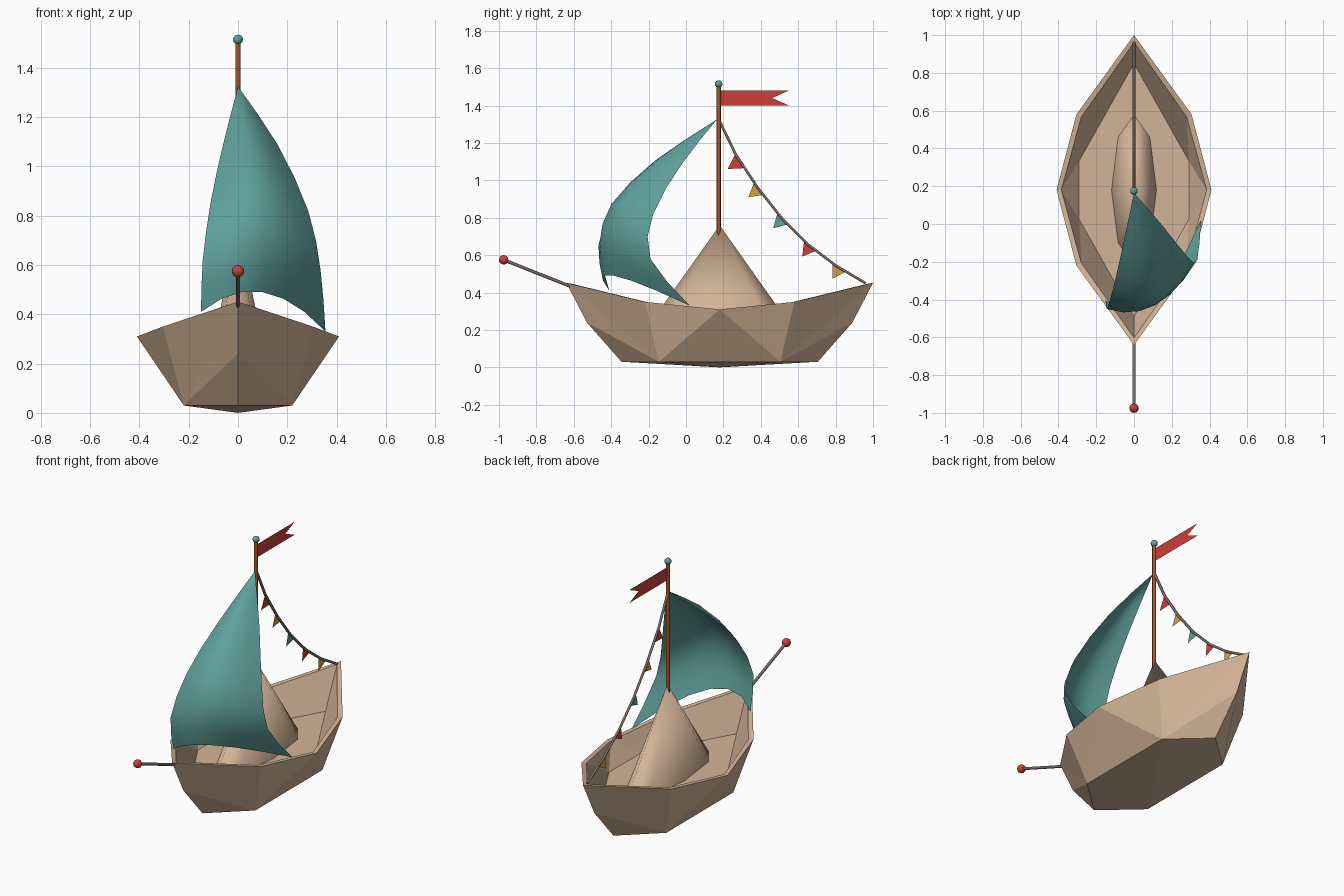
import bpy, bmesh, math
from mathutils import Vector

if "Cube" in bpy.data.objects:
    bpy.data.objects.remove(bpy.data.objects["Cube"])

YC = 0.18  # lengthwise centre of the hull


def mat(name, rgb):
    m = bpy.data.materials.new(name)
    m.diffuse_color = (*rgb, 1)
    m.use_nodes = True
    m.node_tree.nodes["Principled BSDF"].inputs["Base Color"].default_value = m.diffuse_color
    return m


TAN = mat("tan", (0.65, 0.46, 0.31))
TEAL = mat("teal", (0.115, 0.35, 0.33))
RED = mat("red", (0.60, 0.05, 0.042))
GOLD = mat("gold", (0.65, 0.36, 0.045))
WOOD = mat("mast_brown", (0.40, 0.09, 0.025))
ROPE = mat("rope_grey_brown", (0.21, 0.15, 0.125))


def mesh_obj(name, verts, faces, material, smooth=False, weld=False):
    me = bpy.data.meshes.new(name)
    me.from_pydata(verts, [], faces)
    if weld:
        bm = bmesh.new()
        bm.from_mesh(me)
        bmesh.ops.remove_doubles(bm, verts=bm.verts, dist=0.0005)
        bmesh.ops.recalc_face_normals(bm, faces=bm.faces)
        bm.to_mesh(me)
        bm.free()
    me.materials.append(material)
    me.polygons.foreach_set("use_smooth", [smooth] * len(me.polygons))
    ob = bpy.data.objects.new(name, me)
    bpy.context.collection.objects.link(ob)
    return ob


def rod(name, a, b, r, material, sides=8):
    a, b = Vector(a), Vector(b)
    bpy.ops.mesh.primitive_cylinder_add(vertices=sides, radius=r, depth=(b - a).length,
                                        location=(a + b) / 2)
    ob = bpy.context.object
    ob.name = name
    ob.rotation_euler = (b - a).to_track_quat('Z', 'Y').to_euler()
    ob.data.materials.append(material)
    bpy.ops.object.shade_smooth_by_angle(angle=math.radians(50))


def ball(name, loc, r, material):
    bpy.ops.mesh.primitive_uv_sphere_add(segments=12, ring_count=8, radius=r, location=loc)
    ob = bpy.context.object
    ob.name = name
    ob.data.materials.append(material)
    bpy.ops.object.shade_smooth()


# Hull: one quarter as named points, mirrored to four quarters
P = {
    "rim_mid": (.41, 0, .31), "rim_q": (.305, .40, .35), "rim_end": (0, .82, .452),
    "in_mid": (.385, 0, .31), "in_q": (.28, .385, .348), "in_end": (0, .782, .445),
    "keel_mid": (0, .71, .24), "keel_end": (0, .525, .03),
    "bot": (.22, .325, .03), "bot_mid": (.22, 0, .03), "bot_c": (0, 0, 0),
    "floor": (.29, .155, .2), "floor_mid": (.29, 0, .2),
    "floor_end": (0, .67, .2), "floor_c": (0, 0, .2),
}
QUARTER = [
    ("rim_mid", "bot_mid", "bot"), ("rim_mid", "bot", "rim_q"),
    ("rim_q", "bot", "rim_end"), ("rim_end", "bot", "keel_mid"),
    ("keel_mid", "bot", "keel_end"),
    ("bot_c", "bot", "bot_mid"), ("bot_c", "keel_end", "bot"),
    ("rim_mid", "rim_q", "in_q", "in_mid"), ("rim_q", "rim_end", "in_end", "in_q"),
    ("in_mid", "in_q", "floor"), ("in_mid", "floor", "floor_mid"),
    ("in_q", "in_end", "floor_end", "floor"),
    ("floor_c", "floor_mid", "floor", "floor_end"),
]
verts, faces = [], []
for sx in (1, -1):
    for sy in (1, -1):
        for f in QUARTER:
            n = len(verts)
            for k in f:
                x, y, z = P[k]
                verts.append((sx * x, YC + sy * y, z))
            faces.append(tuple(range(n, n + len(f))))
mesh_obj("hull", verts, faces, TAN, weld=True)

# Central peak: narrow eight-sided cone
base = [(.12 * math.cos(i * math.pi / 4), YC + .4 * math.sin(i * math.pi / 4), .195)
        for i in range(8)]
peak = mesh_obj("centre_peak", base + [(0, YC, .76)],
                [(i, (i + 1) % 8, 8) for i in range(8)], TAN, smooth=True)

# Mast, bowsprit and their knobs
rod("mast", (0, YC - .005, .5), (0, YC - .005, 1.51), .011, WOOD)
ball("mast_knob", (0, YC - .005, 1.515), .02, TEAL)
rod("bowsprit", (0, -.61, .43), (0, -.975, .575), .0085, ROPE)
ball("bowsprit_knob", (0, -.975, .575), .025, RED)

# Swallowtail flag
mesh_obj("flag", [(0, y, z) for y, z in
                  [(.18, 1.40), (.55, 1.40), (.46, 1.44), (.55, 1.48), (.18, 1.48)]],
         [(0, 1, 2), (0, 2, 4), (2, 3, 4)], RED)

# Sail: three curves (left edge, belly, right edge) blended across
LEFT = [(0, .165, 1.325), (-.06, -.12, 1.09), (-.11, -.34, .86), (-.143, -.45, .62), (-.15, -.41, .41)]
BELLY = [(0, .165, 1.325), (.055, -.155, 1.11), (.10, -.385, .87), (.112, -.43, .67), (.10, -.385, .49)]
RIGHT = [(0, .165, 1.325), (.16, -.02, 1.09), (.285, -.175, .82), (.335, -.19, .58), (.355, .02, .33)]


def along(pts, t):
    """Smooth curve through the five points (Catmull-Rom)."""
    p = [Vector(q) for q in pts]
    p = [2 * p[0] - p[1]] + p + [2 * p[-1] - p[-2]]
    i = min(int(t * 4), 3)
    s = t * 4 - i
    a, b, c, d = p[i:i + 4]
    return .5 * (2 * b + (c - a) * s + (2 * a - 5 * b + 4 * c - d) * s ** 2
                 + (3 * b - a - 3 * c + d) * s ** 3)


ROWS, COLS = 8, 6
sail = []
for r in range(ROWS + 1):
    l, m, q = (along(c, r / ROWS) for c in (LEFT, BELLY, RIGHT))
    for c in range(COLS + 1):
        u = c / COLS
        sail.append(l * (2 * (u - .5) * (u - 1)) + m * (4 * u * (1 - u)) + q * (2 * u * (u - .5)))
W = COLS + 1
mesh_obj("sail", sail, [(r * W + c, (r + 1) * W + c, (r + 1) * W + c + 1, r * W + c + 1)
                        for r in range(ROWS) for c in range(COLS)], TEAL, smooth=True, weld=True)

# Bunting rope sagging from mast to stern
rope_pts = [(.178, 1.32), (.265, 1.14), (.38, .965), (.51, .80), (.655, .655), (.80, .545), (.96, .45)]
cu = bpy.data.curves.new("bunting_rope", 'CURVE')
cu.dimensions = '3D'
cu.bevel_depth = .008
cu.bevel_resolution = 1
cu.use_fill_caps = True
sp = cu.splines.new('POLY')
sp.points.add(len(rope_pts) - 1)
for pt, (y, z) in zip(sp.points, rope_pts):
    pt.co = (0, y, z, 1)
cu.materials.append(ROPE)
bpy.context.collection.objects.link(bpy.data.objects.new("bunting_rope", cu))

# Pennants hanging off the rope
PENNANTS = [(.283, 1.10, RED), (.39, .955, GOLD), (.518, .795, TEAL), (.665, .65, RED), (.82, .535, GOLD)]
for i, (y, z, m) in enumerate(PENNANTS):
    j = max(k for k in range(len(rope_pts) - 1) if rope_pts[k][0] <= y)
    d = (Vector(rope_pts[j + 1]) - Vector(rope_pts[j])).normalized()
    n = Vector((d.y, -d.x))
    c = Vector((y, z))
    tri = [c - d * .042, c + d * .042, c + n * .072]
    mesh_obj(f"pennant_{i + 1}", [(0, p.x, p.y) for p in tri], [(0, 1, 2)], m)
